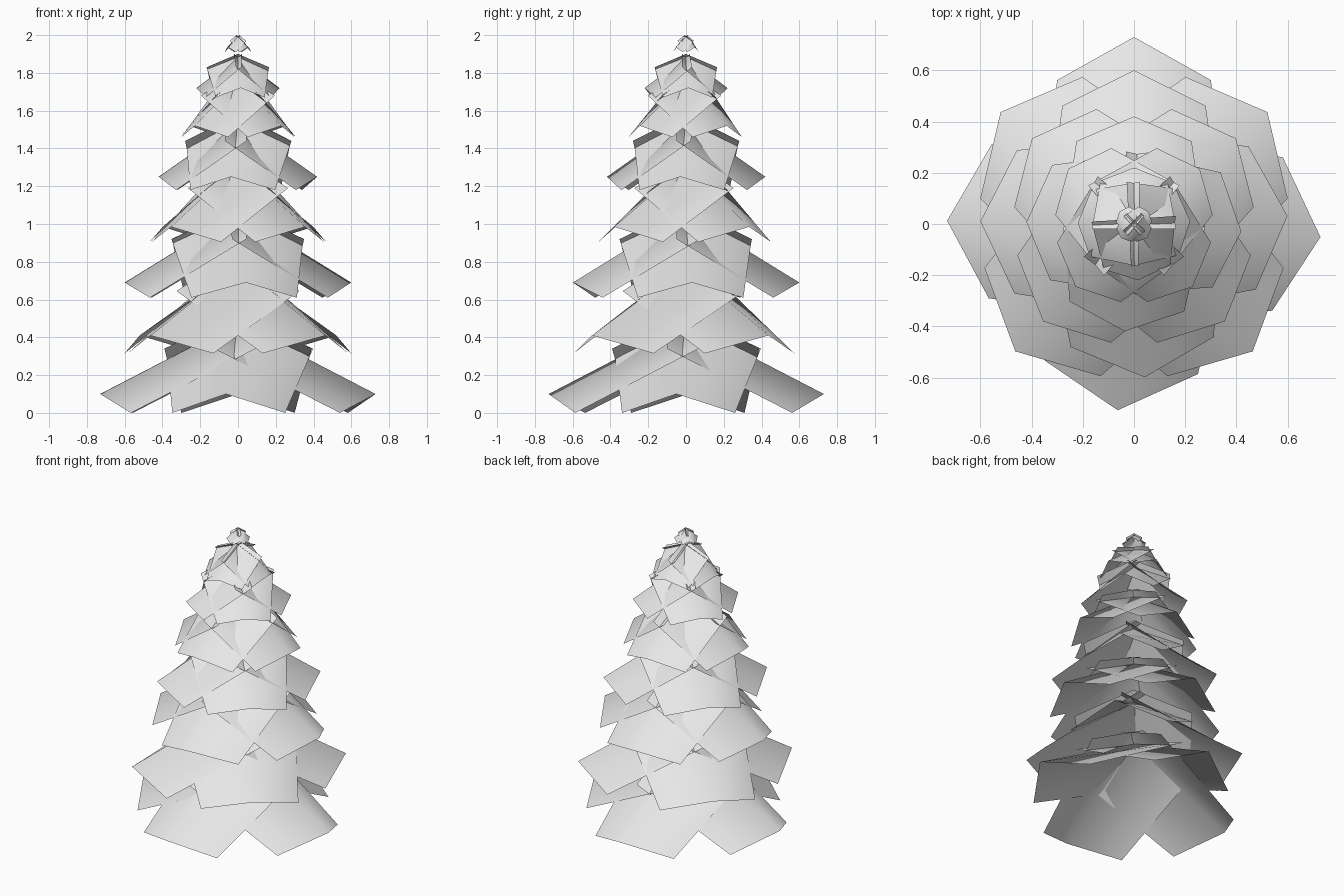
import bpy
import math
from mathutils import Matrix, Vector

cube = bpy.data.objects.get("Cube")
if cube:
    bpy.data.objects.remove(cube)

# Single foliage colour
GREY = (0.8, 0.8, 0.8, 1.0)
foliage = bpy.data.materials.new("pale_grey")
foliage.use_nodes = True
foliage.diffuse_color = GREY
foliage.node_tree.nodes["Principled BSDF"].inputs["Base Color"].default_value = GREY


def branch_points(reach, outer_w, inner_w, tip, shoulder, apex, overlap):
    """Folded branch card along +x: left edge, ridge, right edge, inner to outer."""
    corner = 0.77 * reach
    return [
        [Vector((-overlap, inner_w, shoulder)), Vector((corner, outer_w, 0))],
        [Vector((-overlap, 0, apex)), Vector((reach, 0, tip))],
        [Vector((-overlap, -inner_w, shoulder)), Vector((corner, -outer_w, 0))],
    ]


def build_tier(name, base, angles, *shape):
    """Ring of drooping cards that cross one another near the axis."""
    verts, faces = [], []
    for angle in angles:
        turn = Matrix.Rotation(math.radians(angle), 3, "Z")
        start = len(verts)
        for line in branch_points(*shape):
            verts += [turn @ p + Vector((0, 0, base)) for p in line]
        for k in (0, 2):
            a = start + k
            faces.append((a, a + 2, a + 3, a + 1))
    mesh = bpy.data.meshes.new(name)
    mesh.from_pydata(verts, [], faces)
    mesh.materials.append(foliage)
    for face in mesh.polygons:
        face.use_smooth = True
    obj = bpy.data.objects.new(name, mesh)
    bpy.context.collection.objects.link(obj)
    return obj


# Branch headings: straight tiers and the diagonal tiers between them
STRAIGHT = (-4, 90, 179, 265)
STRAIGHT_B = (3, 90, 179, 274)
DIAGONAL = (40, 140, 227, 313)

# base, headings, reach, outer width, inner width, tip, shoulder, apex, overlap
TIERS = [
    (0.0, STRAIGHT, 0.73, 0.30, 0.39, 0.10, 0.34, 0.53, 0.10),
    (0.315, DIAGONAL, 0.68, 0.31, 0.37, 0.095, 0.33, 0.51, 0.08),
    (0.61, STRAIGHT_B, 0.60, 0.28, 0.35, 0.08, 0.31, 0.48, 0.05),
    (0.905, DIAGONAL, 0.52, 0.25, 0.315, 0.08, 0.285, 0.44, 0.05),
    (1.18, STRAIGHT, 0.42, 0.225, 0.28, 0.07, 0.26, 0.40, 0.05),
    (1.46, DIAGONAL, 0.335, 0.17, 0.23, 0.06, 0.22, 0.33, 0.04),
    (1.67, STRAIGHT_B, 0.22, 0.13, 0.165, 0.05, 0.16, 0.23, 0.02),
    (1.91, DIAGONAL, 0.075, 0.04, 0.05, 0.025, 0.06, 0.09, 0.01),
]
for i, tier in enumerate(TIERS):
    build_tier(f"branch_tier_{i + 1}", *tier)
